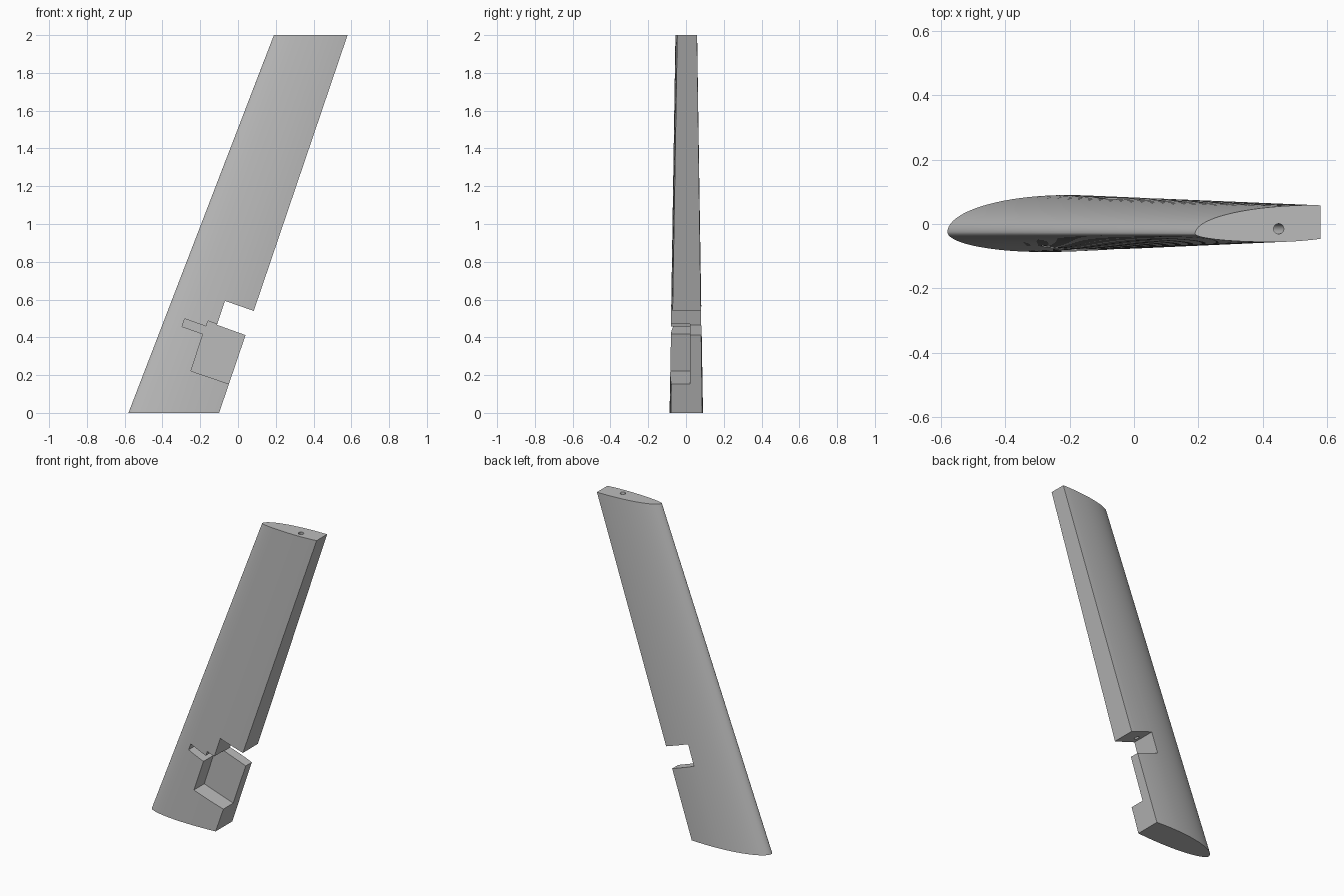
import bpy, bmesh, math
from mathutils import Vector

cube = bpy.data.objects.get("Cube")
if cube:
    bpy.data.objects.remove(cube, do_unlink=True)

grey = bpy.data.materials.new("plain grey")
grey.use_nodes = True
COLOUR = (0.5, 0.5, 0.5, 1)
grey.diffuse_color = COLOUR
grey.node_tree.nodes["Principled BSDF"].inputs["Base Color"].default_value = COLOUR


def loft(name, lower, upper):
    """Closed solid between two matching loops of points."""
    bm = bmesh.new()
    a = [bm.verts.new(p) for p in lower]
    b = [bm.verts.new(p) for p in upper]
    n = len(a)
    for i in range(n):
        j = (i + 1) % n
        bm.faces.new((a[i], a[j], b[j], b[i]))
    bm.faces.new(a[::-1])
    bm.faces.new(b)
    bmesh.ops.recalc_face_normals(bm, faces=bm.faces)
    mesh = bpy.data.meshes.new(name)
    bm.to_mesh(mesh)
    bm.free()
    mesh.materials.append(grey)
    obj = bpy.data.objects.new(name, mesh)
    bpy.context.collection.objects.link(obj)
    return obj


def side(t, start, peak, end, crest):
    """Height of one skin: a quarter ellipse to the crest, then a gentle fall."""
    if t < crest:
        return start + (peak - start) * math.sqrt(1 - (1 - t / crest) ** 2)
    return peak + (end - peak) * ((t - crest) / (1 - crest)) ** 2


def section(z, x0, x1, nose, top, bottom, steps=28):
    """Blunt-tailed aerofoil; top and bottom are (peak, end, crest)."""
    ts = [1 - math.cos(i / steps * math.pi / 2) for i in range(steps + 1)]

    def skin(t, shape):
        return Vector((x0 + (x1 - x0) * t, side(t, nose, *shape), z))

    return [skin(t, top) for t in reversed(ts)] + [skin(t, bottom) for t in ts[1:]]


def prism(name, outline, y0, y1):
    return loft(name, [(x, y0, z) for x, z in outline], [(x, y1, z) for x, z in outline])


def ring(centre, radius=0.016, count=24):
    angles = [2 * math.pi * i / count for i in range(count)]
    return [Vector(centre) + Vector((math.cos(a), math.sin(a), 0)) * radius for a in angles]


# Tapered, swept wing panel
root = section(0, -0.58, -0.10, -0.025, (0.090, 0.086, 0.78), (-0.087, -0.080, 0.62))
tip = section(2, 0.19, 0.58, -0.03, (0.059, 0.058, 0.97), (-0.056, -0.046, 0.62))
wing = loft("wing_panel", root, tip)

# Open notch through the trailing edge
notch = prism("notch_cutter", [(-0.069, 0.593), (0.23, 0.489), (0.19, 0.358), (-0.111, 0.466)], -0.2, 0.2)

# Stepped pocket with its side channel, open on the front skin
pocket = prism("pocket_cutter", [
    (-0.159, 0.487), (-0.169, 0.458), (-0.282, 0.498), (-0.296, 0.457), (-0.185, 0.418),
    (-0.249, 0.222), (0.10, 0.103), (0.19, 0.362)], -0.2, 0.02)

# Slanted wire bore from the tip to the notch
bore = loft("bore_cutter", ring((-0.05, -0.015, 0.53)), ring((0.467, -0.015, 2.05)))

# Cut the openings
bpy.context.view_layer.objects.active = wing
for cutter in (notch, pocket, bore):
    cut = wing.modifiers.new(cutter.name, "BOOLEAN")
    cut.operation = "DIFFERENCE"
    cut.solver = "EXACT"
    cut.object = cutter
    bpy.ops.object.modifier_apply(modifier=cut.name)
    bpy.data.objects.remove(cutter, do_unlink=True)

# Smooth skins with crisp cut edges
bpy.ops.object.select_all(action="DESELECT")
wing.select_set(True)
bpy.context.view_layer.objects.active = wing
bpy.ops.object.shade_smooth_by_angle(angle=math.radians(25))
